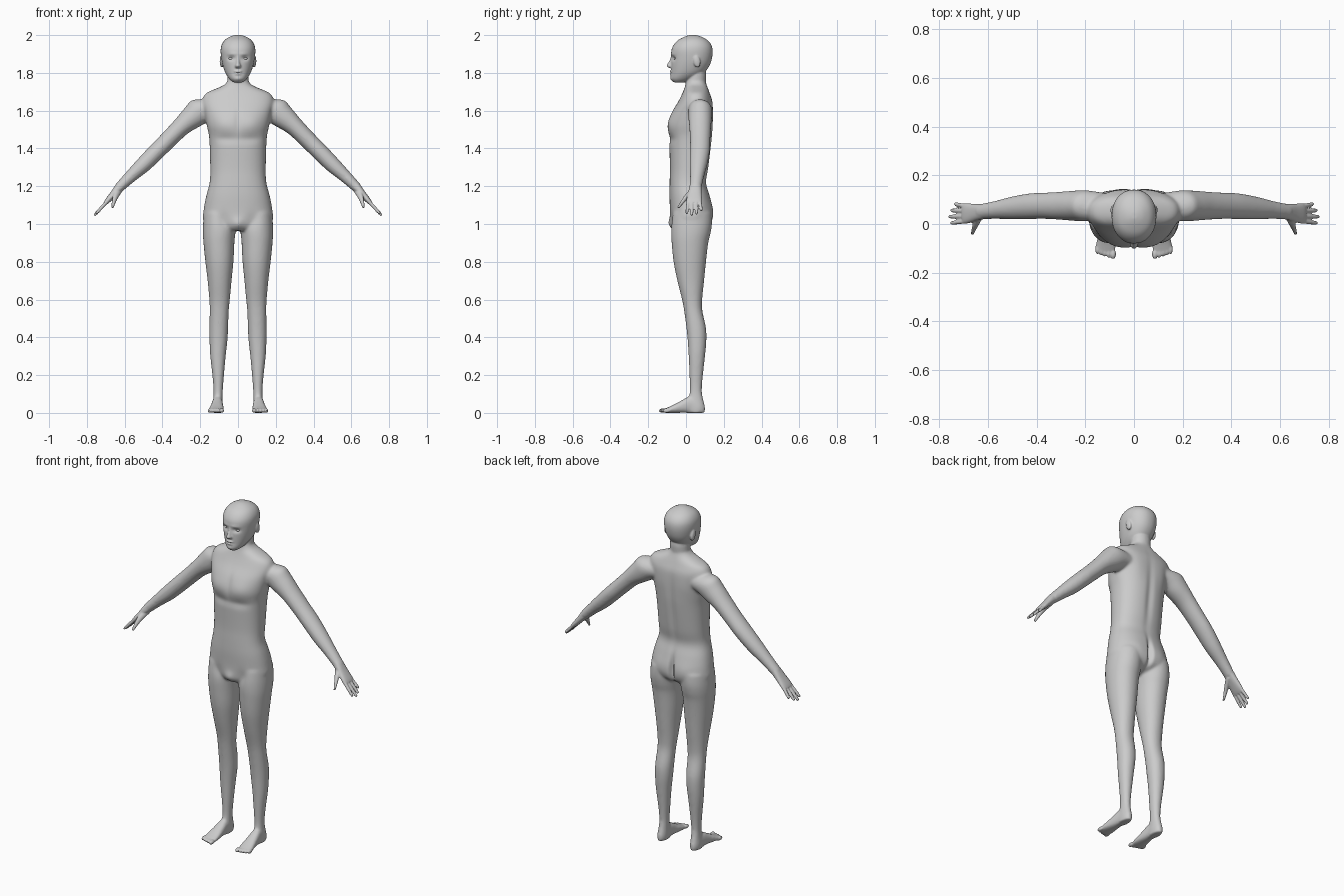
import bpy, bmesh, math
from mathutils import Vector, Matrix


def ring_z(z, x0, x1, yf, yb):
    """Horizontal cross-section."""
    return ((x0 + x1) / 2, (yf + yb) / 2, z, (x1 - x0) / 2, 0, 0, 0, (yb - yf) / 2, 0)


def ring_y(y, x0, x1, z0, z1):
    """Cross-section facing forward."""
    return ((x0 + x1) / 2, y, (z0 + z1) / 2, (x1 - x0) / 2, 0, 0, 0, 0, (z1 - z0) / 2)


def ring_arm(x, z, r, y, ry):
    """Cross-section square to the sloping arm."""
    return (x, y, z, r * .7, 0, r * .72, 0, ry, 0)


def catmull(a, b, c, d, t):
    return [.5 * (2 * q + (r - p) * t + (2 * p - 5 * q + 4 * r - s) * t * t + (3 * q - p - 3 * r + s) * t ** 3)
            for p, q, r, s in zip(a, b, c, d)]


def loft(bm, rings, side=1, power=2.0, n=32, steps=4):
    """Closed smooth skin through rings of (centre, half axis, half axis)."""
    fine = []
    for i in range(len(rings) - 1):
        a, d = rings[max(i - 1, 0)], rings[min(i + 2, len(rings) - 1)]
        fine += [catmull(a, rings[i], rings[i + 1], d, k / steps) for k in range(steps)]
    fine.append(rings[-1])
    loops = []
    for f in fine:
        c, u, v = Vector(f[:3]), Vector(f[3:6]), Vector(f[6:])
        loop = []
        for k in range(n):
            a = 2 * math.pi * k / n
            cu, sv = (math.copysign(abs(w) ** (2 / power), w) for w in (math.cos(a), math.sin(a)))
            p = c + u * cu + v * sv
            loop.append(bm.verts.new((p.x * side, p.y, p.z)))
        loops.append(loop)
    for a, b in zip(loops, loops[1:]):
        for k in range(n):
            bm.faces.new((a[k], a[k - 1], b[k - 1], b[k]))
    bm.faces.new(loops[0])
    bm.faces.new(loops[-1])


def blob(bm, loc, size, side=1, tilt=0):
    m = (Matrix.Translation((loc[0] * side, loc[1], loc[2])) @ Matrix.Rotation(tilt, 4, 'X')
         @ Matrix.Diagonal((*size, 1)))
    bmesh.ops.create_icosphere(bm, subdivisions=3, radius=1, matrix=m)


def finish(bm, name, voxel=None, smooth=0):
    """Make an object, fuse its parts into one skin and relax it."""
    bmesh.ops.recalc_face_normals(bm, faces=bm.faces[:])
    me = bpy.data.meshes.new(name)
    bm.to_mesh(me)
    bm.free()
    ob = bpy.data.objects.new(name, me)
    bpy.context.collection.objects.link(ob)
    bpy.ops.object.select_all(action='DESELECT')
    bpy.context.view_layer.objects.active = ob
    ob.select_set(True)
    if voxel:
        r = ob.modifiers.new("fuse", 'REMESH')
        r.mode, r.voxel_size = 'VOXEL', voxel
        s = ob.modifiers.new("relax", 'SMOOTH')
        s.factor, s.iterations = .5, smooth
        bpy.ops.object.modifier_apply(modifier="fuse")
        bpy.ops.object.modifier_apply(modifier="relax")
    return ob


# ---- Large forms: torso, neck, legs, feet, arms
bm = bmesh.new()
torso = [(.965, .05, -.06, .05), (.985, .12, -.075, .11), (1.02, .182, -.083, .138), (1.08, .181, -.085, .141),
         (1.15, .168, -.088, .126), (1.22, .15, -.087, .107), (1.3, .147, -.085, .12), (1.45, .152, -.09, .138),
         (1.52, .165, -.094, .142), (1.59, .178, -.075, .143), (1.65, .19, -.04, .14), (1.69, .172, -.02, .127),
         (1.715, .12, -.01, .118), (1.735, .075, -.003, .11), (1.755, .056, 0, .103)]
loft(bm, [ring_z(z, -h, h, f, b) for z, h, f, b in torso], power=2.3, n=48)
neck = [(1.68, .066, -.005, .12), (1.74, .056, 0, .106), (1.79, .056, .003, .108), (1.83, .05, .01, .1)]
loft(bm, [ring_z(z, -h, h, f, b) for z, h, f, b in neck])
leg = [(1.06, .02, .18, -.07, .13), (1.0, .012, .185, -.078, .136), (.95, .014, .186, -.079, .13),
       (.9, .019, .183, -.076, .118), (.8, .024, .173, -.066, .106), (.7, .034, .161, -.046, .096),
       (.6, .043, .152, -.021, .086), (.54, .049, .15, -.01, .087), (.45, .052, .152, .002, .106),
       (.38, .056, .151, .009, .108), (.3, .065, .147, .014, .101), (.2, .074, .136, .018, .09),
       (.12, .08, .13, .02, .084), (.07, .081, .132, .012, .092), (.03, .079, .136, 0, .102), (0, .082, .134, 0, .1)]
foot = [(.07, .083, .132, 0, .05), (.02, .081, .137, 0, .085), (-.03, .077, .145, 0, .062),
        (-.08, .073, .156, 0, .036), (-.108, .075, .157, 0, .025), (-.12, .082, .15, .002, .02)]
arm = [(.12, 1.615, .06, .07, .055), (.19, 1.605, .072, .075, .063), (.235, 1.57, .065, .075, .063),
       (.3, 1.515, .05, .075, .058), (.37, 1.445, .046, .075, .054), (.43, 1.385, .045, .073, .053),
       (.5, 1.315, .042, .066, .047), (.57, 1.25, .033, .058, .037), (.635, 1.187, .026, .05, .032)]
for s in (1, -1):
    loft(bm, [ring_z(*r) for r in leg], s, 2.1)
    loft(bm, [ring_y(*r) for r in foot], s, 2.5)
    loft(bm, [ring_arm(*r) for r in arm], s)
base = finish(bm, "base_body", .007, 9)

# ---- Detail forms fused onto the base: head, hands, toes
bm = bmesh.new()
bm.from_mesh(base.data)
bpy.data.objects.remove(base)
head = [(1.75, .025, -.065, -.01), (1.768, .046, -.08, .04), (1.8, .067, -.079, .095), (1.84, .081, -.079, .125),
        (1.88, .089, -.078, .138), (1.92, .092, -.077, .141), (1.95, .086, -.064, .133), (1.975, .069, -.04, .112),
        (1.993, .04, -.004, .078), (2.001, .012, .022, .048)]
loft(bm, [ring_z(z, -h, h, f, b) for z, h, f, b in head], power=2.15, n=48)
nose = [(1.893, .007, -.08, -.05), (1.87, .009, -.086, -.05), (1.85, .012, -.097, -.05),
        (1.837, .017, -.103, -.05), (1.826, .014, -.09, -.05)]
loft(bm, [ring_z(z, -h, h, f, b) for z, h, f, b in nose])
blob(bm, (0, -.077, 1.807), (.022, .01, .006))
blob(bm, (0, -.076, 1.794), (.019, .01, .006))
palm = [(.61, 1.212, .025, .052, .03), (.635, 1.187, .022, .049, .033), (.66, 1.158, .018, .046, .037),
        (.69, 1.124, .014, .043, .042), (.703, 1.109, .01, .043, .04)]
fingers = [(.072, .082, .737, 1.07), (.053, .056, .753, 1.053), (.032, .03, .761, 1.045), (.012, .004, .753, 1.054)]
thumb = [(.633, .045, 1.18, .02), (.648, .005, 1.145, .014), (.658, -.02, 1.115, .01), (.665, -.042, 1.086, .006)]
for s in (1, -1):
    loft(bm, [ring_arm(*r) for r in palm], s, 2.4)
    for y0, y1, x1, z1 in fingers:
        loft(bm, [ring_arm(.685 + (x1 - .685) * t, 1.128 + (z1 - 1.128) * t, r, y0 + (y1 - y0) * t, r)
                  for t, r in ((0, .0095), (.5, .009), (.9, .008), (1, .005))], s, n=16)
    loft(bm, [(x, y, z, r, 0, r * .35, 0, r * .75, -r * .6) for x, y, z, r in thumb], s, n=16)
    for k in range(5):
        w = .012 if k == 0 else .0085
        blob(bm, (.086 + .0155 * k + (k > 0) * .003, -.123 + .005 * k, .012), (w, .022, .012), s)
    blob(bm, (.086, .057, 1.862), (.011, .019, .034), s, .2)
body = finish(bm, "body", .0044, 3)

# ---- Sculpted swells and hollows: centre, radii, push along y
sculpt = [
    (.075, -.09, 1.535, .06, .06, .05, -.008),   # chest
    (0, -.095, 1.55, .016, .05, .07, .005),      # breastbone
    (.07, -.09, 1.45, .07, .05, .025, .007),     # below chest
    (0, .13, 1.06, .014, .06, .07, -.025),       # seat cleft
    (.08, .13, 1.06, .055, .05, .055, .006),     # seat
    (0, .14, 1.4, .022, .05, .2, -.008),         # spine
    (.09, .14, 1.57, .05, .05, .07, .004),       # shoulder blade
    (0, -.075, 1.0, .028, .04, .03, -.012),      # groin
    (.075, -.08, 1.02, .03, .05, .04, .006),     # hip crease
    (.036, -.068, 1.877, .019, .03, .012, .011),  # eye socket
    (.03, -.075, 1.9, .025, .03, .008, -.003),   # brow
    (0, -.08, 1.8, .022, .02, .003, .004),       # mouth line
    (0, -.08, 1.768, .018, .03, .012, -.003),    # chin
]
for x, y, z, rx, ry, rz, push in sculpt:
    for cx in {x, -x}:
        for v in body.data.vertices:
            p = v.co
            if abs(p.z - z) < 2.5 * rz and abs(p.x - cx) < 2.5 * rx:
                d = ((p.x - cx) / rx) ** 2 + ((p.y - y) / ry) ** 2 + ((p.z - z) / rz) ** 2
                p.y += push * math.exp(-d)
# Thin out the dense skin
thin = body.modifiers.new("thin", 'DECIMATE')
thin.ratio = .3
bpy.ops.object.modifier_apply(modifier="thin")
bpy.ops.object.shade_smooth_by_angle(angle=math.radians(60))

# ---- Eyes
bm = bmesh.new()
for s in (1, -1):
    blob(bm, (.036, -.051, 1.876), (.015, .013, .009), s)
finish(bm, "eyes")
bpy.ops.object.shade_smooth_by_angle(angle=math.radians(60))
